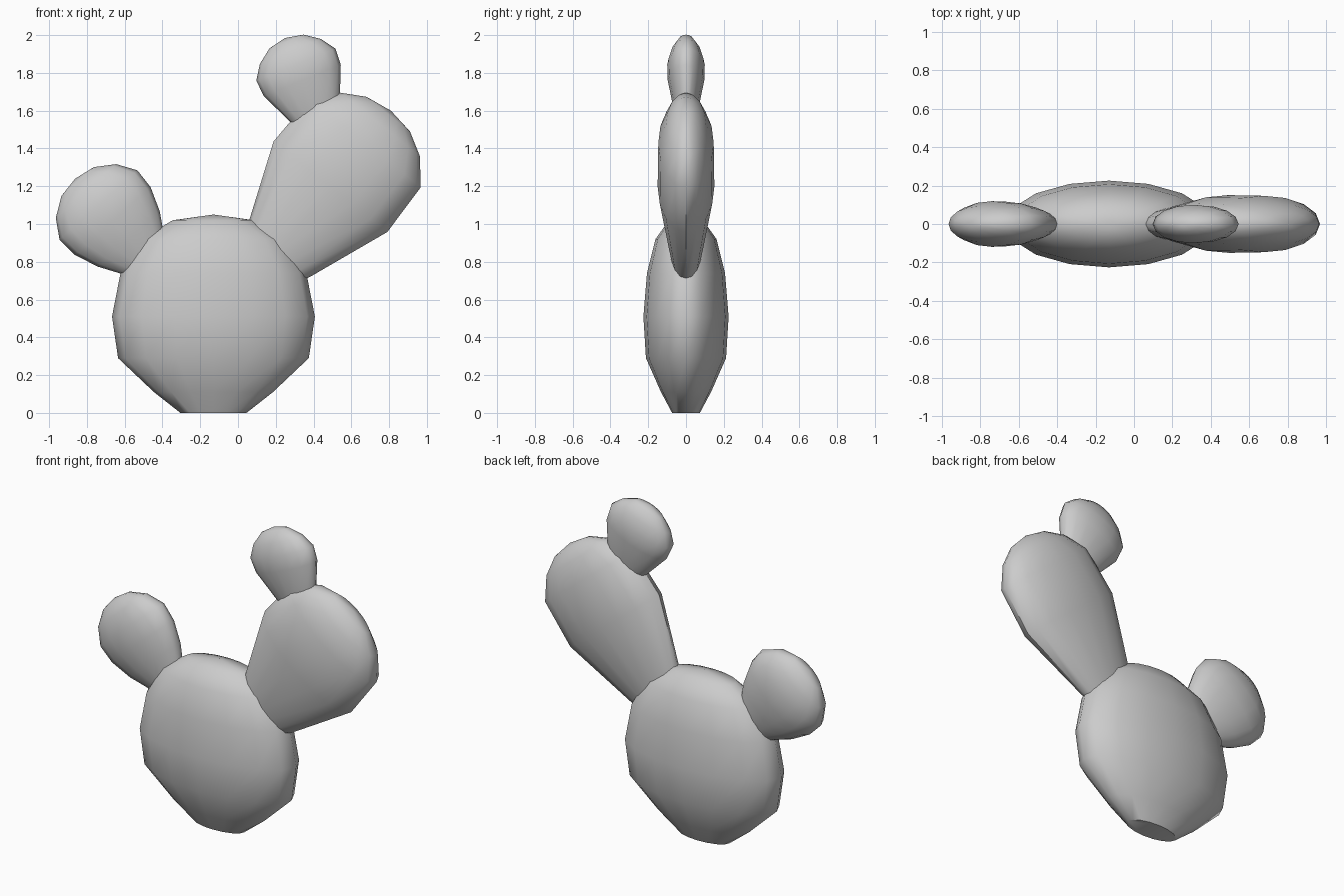
import bpy, bmesh, math
from mathutils import Matrix

if "Cube" in bpy.data.objects:
    bpy.data.objects.remove(bpy.data.objects["Cube"])

SIDES = 16


def pad(name, base, tilt, flat, profile):
    """Flattened lathe: profile of (radius, height) rings, tilted in the xz plane."""
    bm = bmesh.new()
    rings = []
    for r, h in profile:
        if r == 0:
            rings.append([bm.verts.new((0, 0, h))])
        else:
            rings.append([bm.verts.new((r * math.cos(a), r * flat * math.sin(a), h))
                          for a in (2 * math.pi * i / SIDES for i in range(SIDES))])
    bm.faces.new(rings[0][::-1])
    for lo, hi in zip(rings, rings[1:]):
        for i in range(SIDES):
            j = (i + 1) % SIDES
            if len(hi) == 1:
                bm.faces.new((lo[i], lo[j], hi[0]))
            else:
                bm.faces.new((lo[i], lo[j], hi[j], hi[i]))
    bm.transform(Matrix.Translation((base[0], 0, base[1]))
                 @ Matrix.Rotation(math.radians(tilt), 4, 'Y'))
    bmesh.ops.recalc_face_normals(bm, faces=bm.faces)
    mesh = bpy.data.meshes.new(name)
    bm.to_mesh(mesh)
    bm.free()
    obj = bpy.data.objects.new(name, mesh)
    bpy.context.collection.objects.link(obj)
    bpy.ops.object.select_all(action='DESELECT')
    obj.select_set(True)
    bpy.context.view_layer.objects.active = obj
    bpy.ops.object.shade_smooth_by_angle(angle=math.radians(50))


# Main cactus pad, flat on the ground
pad("main_pad", (-0.13, 0), 0, 0.42,
    [(0.175, 0), (0.315, 0.11), (0.505, 0.29), (0.537, 0.51),
     (0.492, 0.74), (0.385, 0.92), (0.215, 1.02), (0, 1.05)])

# Large right pad
pad("right_pad", (0.225, 0.865), 38.5, 0.39,
    [(0.155, -0.13), (0.213, -0.015), (0.385, 0.425), (0.376, 0.72),
     (0.27, 0.846), (0.147, 0.916), (0, 0.939)])

# Small left pad
pad("left_pad", (-0.52, 0.855), -41.7, 0.43,
    [(0.11, -0.1), (0.166, 0), (0.22, 0.088), (0.269, 0.216), (0.276, 0.329),
     (0.214, 0.428), (0.115, 0.495), (0, 0.515)])

# Small top pad
pad("top_pad", (0.40, 1.612), -22, 0.44,
    [(0.09, -0.12), (0.135, -0.035), (0.22, 0.16), (0.226, 0.25),
     (0.175, 0.325), (0.097, 0.382), (0, 0.402)])
